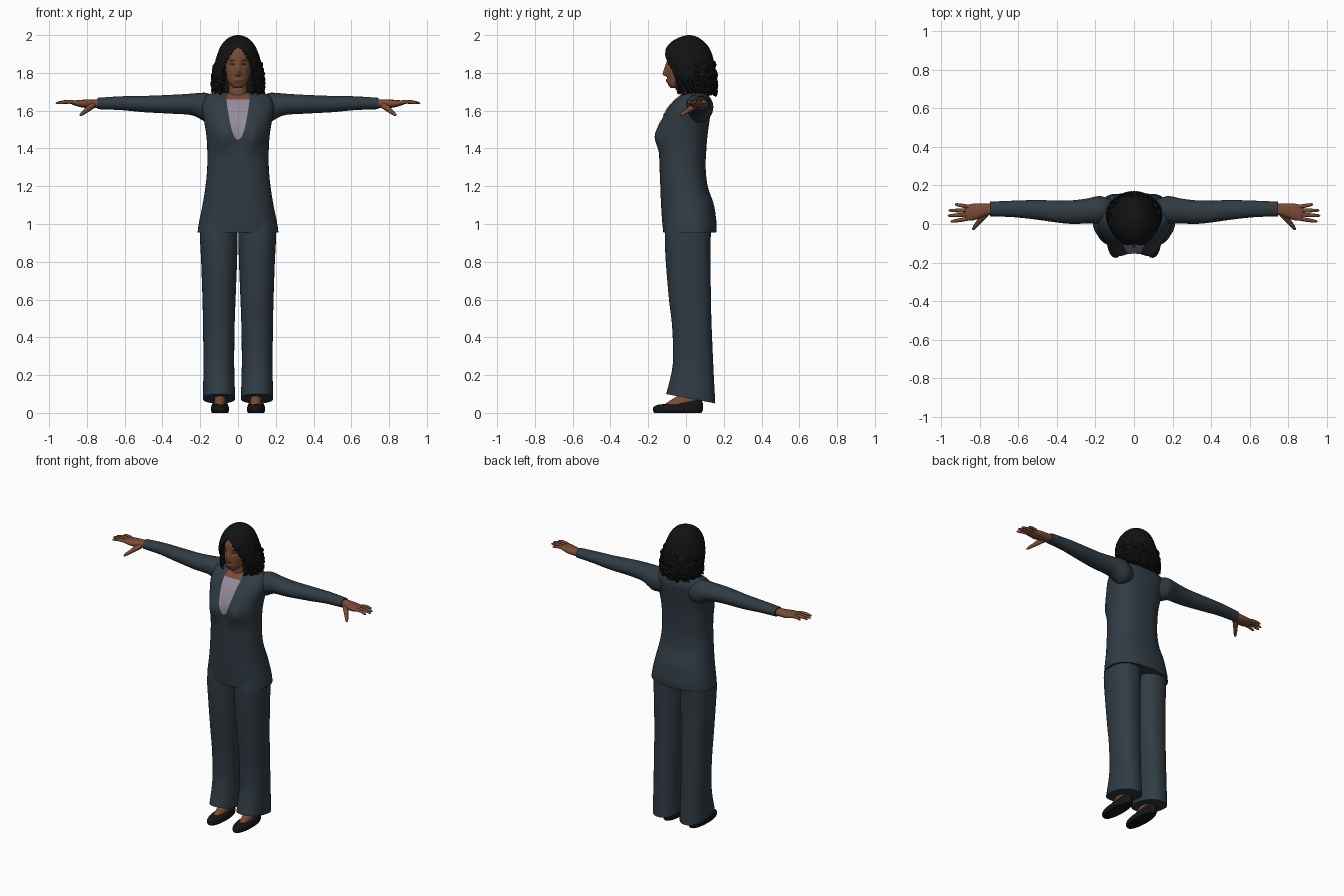
import bpy, bmesh, math, random
from mathutils import Vector
from mathutils.bvhtree import BVHTree

random.seed(4)
cube = bpy.data.objects.get("Cube")
if cube:
    bpy.data.objects.remove(cube)


def material(name, r, g, b):
    m = bpy.data.materials.new(name)
    m.use_nodes = True
    m.diffuse_color = (r, g, b, 1)
    bsdf = m.node_tree.nodes["Principled BSDF"]
    bsdf.inputs["Base Color"].default_value = (r, g, b, 1)
    bsdf.inputs["Roughness"].default_value = 0.8
    return m


SUIT = material("slate suit", .03, .044, .057)
SHIRT = material("lilac shirt", .3, .26, .34)
SKIN = material("brown skin", .19, .072, .037)
HAIR = material("black hair", .006, .006, .006)
SHOE = material("black leather", .008, .007, .007)
LIPS = material("dark lips", .13, .035, .025)
EYES = material("dark eyes", .025, .013, .01)


def bump(x, centre, width):
    return math.exp(-((x - centre) / width) ** 2)


def finish(name, bm, mat, closed=True):
    if closed:
        bmesh.ops.recalc_face_normals(bm, faces=bm.faces[:])
    me = bpy.data.meshes.new(name)
    bm.to_mesh(me)
    bm.free()
    me.materials.append(mat)
    me.shade_smooth()
    me.set_sharp_from_angle(angle=math.radians(55))
    ob = bpy.data.objects.new(name, me)
    bpy.context.collection.objects.link(ob)
    return ob


def spline(keys, steps):
    """Catmull-Rom interpolation through rows of numbers."""
    out = []
    for i in range(len(keys) - 1):
        p, q, r, s = (keys[max(i - 1, 0)], keys[i], keys[i + 1],
                      keys[min(i + 2, len(keys) - 1)])
        for k in range(steps):
            t = k / steps
            out.append([b + t / 2 * (c - a + t * (2*a - 5*b + 4*c - d + t * (3*b - a - 3*c + d)))
                        for a, b, c, d in zip(p, q, r, s)])
    return out + [list(keys[-1])]


def loft(name, mat, keys, along="z", n=48, e=2.0, steps=5, side=1, warp=None):
    """Skin super-ellipse rings; each key is (position, low/high bounds, low/high bounds)."""
    bm = bmesh.new()
    rings = []
    for t, a0, a1, b0, b1 in spline(keys, steps):
        ring = []
        for i in range(n):
            ang = math.tau * i / n
            c, s = math.cos(ang), math.sin(ang)
            a = (a0 + a1) / 2 + (a1 - a0) / 2 * math.copysign(abs(c) ** (2 / e), c)
            b = (b0 + b1) / 2 + (b1 - b0) / 2 * math.copysign(abs(s) ** (2 / e), s)
            p = (a, b, t) if along == "z" else (t, a, b)
            if warp:
                p = warp(*p)
            ring.append(bm.verts.new((p[0] * side, p[1], p[2])))
        rings.append(ring)
    for lo, hi in zip(rings, rings[1:]):
        for i in range(n):
            j = (i + 1) % n
            bm.faces.new((lo[i], lo[j], hi[j], hi[i]))
    bm.faces.new(rings[0])
    bm.faces.new(rings[-1])
    return finish(name, bm, mat)


def centred(rows):
    return [(z, -w, w, f, b) for z, w, f, b in rows]


def plate(name, mat, target, z0, z1, half, cx=0, lift=.004, rows=20, cols=12):
    """Thin patch draped on the front of another part."""
    me = target.data
    tree = BVHTree.FromPolygons([v.co for v in me.vertices], [p.vertices[:] for p in me.polygons])
    bm = bmesh.new()
    grid, y = [], 0
    for r in range(rows + 1):
        t = r / rows
        z = z0 + (z1 - z0) * t
        row = []
        for c in range(cols + 1):
            x = cx + (2 * c / cols - 1) * max(half(t), .0005)
            hit = tree.ray_cast(Vector((x, -1, z)), Vector((0, 1, 0)))[0]
            y = hit.y if hit else y
            row.append(bm.verts.new((x, y - lift, z)))
        grid.append(row)
    for lo, hi in zip(grid, grid[1:]):
        for c in range(cols):
            bm.faces.new((lo[c], lo[c + 1], hi[c + 1], hi[c]))
    return finish(name, bm, mat, closed=False)


def tubes(name, mat, paths, sides=2):
    """Round strands; every path point is (x, y, z, radius)."""
    cu = bpy.data.curves.new(name, "CURVE")
    cu.dimensions = "3D"
    cu.bevel_depth = 1
    cu.bevel_resolution = sides
    cu.use_fill_caps = True
    for path in paths:
        sp = cu.splines.new("POLY")
        sp.use_smooth = True
        sp.points.add(len(path) - 1)
        for pt, (x, y, z, r) in zip(sp.points, path):
            pt.co = (x, y, z, 1)
            pt.radius = r
    cu.materials.append(mat)
    ob = bpy.data.objects.new(name, cu)
    bpy.context.collection.objects.link(ob)
    return ob


# Jacket body
def chest(x, y, z):
    if y < 0:
        y -= .03 * bump(abs(x), .085, .05) * bump(z, 1.46, .07)
    return x, y, z


jacket = loft("jacket", SUIT, centred([
    (.955, .214, -.12, .16), (1, .208, -.125, .162), (1.1, .188, -.132, .148),
    (1.2, .172, -.136, .115), (1.3, .163, -.14, .104), (1.4, .163, -.143, .108),
    (1.47, .168, -.146, .114), (1.53, .177, -.136, .122), (1.6, .19, -.105, .132),
    (1.65, .186, -.065, .134), (1.682, .165, -.025, .118), (1.697, .12, .01, .09)]),
    n=72, e=2.35, warp=chest)

# Shirt and bare skin in the neckline
plate("shirt_front", SHIRT, jacket, 1.445, 1.662, lambda t: .062 * t ** .45)
plate("neckline_skin", SKIN, jacket, 1.658, 1.69, lambda t: .062 - .006 * t, lift=.005)

# Neck and head
loft("neck", SKIN, centred([(1.62, .06, -.03, .1), (1.68, .053, -.03, .09), (1.78, .05, -.03, .085)]))


def features(x, y, z):
    if y < 0:
        ramp = min(max((1.865 - z) / .07, 0), 1) * min(max((z - 1.778) / .012, 0), 1)
        y -= .023 * ramp * bump(x, 0, .013)
        y += .008 * bump(abs(x), .031, .016) * bump(z, 1.845, .014)
        y -= .006 * bump(x, 0, .024) * bump(z, 1.757, .012)
    return x, y, z


head = loft("head", SKIN, centred([
    (1.72, .02, -.08, -.04), (1.733, .038, -.092, 0), (1.76, .055, -.098, .04),
    (1.8, .066, -.101, .08), (1.85, .071, -.101, .1), (1.9, .07, -.098, .103),
    (1.95, .056, -.072, .088), (1.98, .028, -.028, .05)]), n=80, e=2.15, steps=8, warp=features)


def oval(width):
    return lambda t: width * math.sqrt(max(0, 1 - (2 * t - 1) ** 2))


plate("mouth", LIPS, head, 1.748, 1.766, oval(.024), lift=.002, rows=8)
for s, word in ((1, "left"), (-1, "right")):
    plate(word + "_eye", EYES, head, 1.84, 1.85, oval(.013), s * .031, .002, 8)
    plate(word + "_eyebrow", HAIR, head, 1.864, 1.869, oval(.018), s * .033, .002, 6)


# Hair mass, hollowed around the face
def hairline(x, y, z):
    w = .079 * min(1, max(0, (1.935 - z) / .12)) ** .7
    if y < .02 and abs(x) < w:
        return x, max(y, .005), z
    low = min(1, max(0, (1.93 - z) / .1))
    ang = math.atan2(y - .03, x)
    k = 1 + low * .03 * math.sin(17 * ang + 40 * z) * math.cos(95 * z + 5 * ang)
    return x * k, .03 + (y - .03) * k, z


loft("hair", HAIR, centred([
    (1.69, .09, .03, .145), (1.705, .118, -.02, .158), (1.75, .136, -.065, .16),
    (1.8, .136, -.095, .157), (1.85, .123, -.115, .15), (1.9, .109, -.118, .137),
    (1.94, .092, -.1, .118), (1.97, .07, -.07, .09), (1.99, .043, -.03, .06),
    (2, .01, .005, .025)]), n=120, steps=7, warp=hairline)

# Ringlets hanging round the sides and back
ringlets = []
for i in range(64):
    ang = math.radians(-52 + 284 * i / 63)
    x0, y0 = .128 * math.cos(ang), .045 + .108 * math.sin(ang)
    top = random.uniform(1.77, 1.86)
    bottom = random.uniform(1.675, 1.705) + max(0, -y0) * .35
    phase = random.uniform(0, math.tau)
    path = []
    for k in range(25):
        t = k / 24
        turn = phase + t * 20
        spread = .9 + .12 * math.sin(math.pi * min(1, t * 1.3) * .6)
        path.append((x0 * spread + .009 * math.cos(turn),
                     .045 + (y0 - .045) * spread + .009 * math.sin(turn),
                     top + (bottom - top) * t, .0085 * (1 - .5 * t ** 4)))
    ringlets.append(path)
tubes("hair_ringlets", HAIR, ringlets, 1)


# Trouser hem slopes down towards the heel
def hem(x, y, z):
    return x, y, z - .19 * (y - .025) * max(0, 1 - (z - .075) / .3)


def heel(x, y, z):
    return x, y, z * (1 + .5 * min(1, max(0, (y + .04) / .1)))


for s, word in ((1, "left_"), (-1, "right_")):
    # Sleeve
    loft(word + "sleeve", SUIT, [
        (.08, .02, .11, 1.55, 1.66), (.16, .002, .142, 1.538, 1.692),
        (.2, .002, .142, 1.556, 1.694), (.25, .002, .131, 1.577, 1.69),
        (.35, .002, .121, 1.584, 1.684), (.5, .022, .124, 1.592, 1.678),
        (.62, .035, .121, 1.603, 1.676), (.745, .04, .116, 1.608, 1.668)],
        along="x", n=32, side=s)
    # Hand
    loft(word + "palm", SKIN, [
        (.72, .05, .104, 1.616, 1.66), (.77, .042, .106, 1.614, 1.66),
        (.82, .022, .107, 1.616, 1.658), (.86, .017, .1, 1.626, 1.655),
        (.878, .022, .094, 1.632, 1.65)], along="x", n=24, e=2.3, side=s)
    digits = []
    for y0, y1, tip in ((.029, .012, .95), (.05, .043, .965), (.07, .07, .96), (.088, .102, .928)):
        digits.append([(s * (.85 + (tip - .85) * t), y0 + (y1 - y0) * t,
                        1.641 + .008 * math.sin(3 * t) - .004 * t, r)
                       for t, r in ((0, .01), (.35, .0105), (.6, .0095), (.85, .008), (.95, .006), (1, .002))])
    digits.append([(s * x, y, z, r) for x, y, z, r in (
        (.765, .055, 1.63, .016), (.79, .028, 1.613, .016), (.81, .004, 1.596, .012),
        (.825, -.015, 1.584, .01), (.833, -.026, 1.577, .007), (.836, -.03, 1.574, .002))])
    tubes(word + "fingers", SKIN, digits, 3)
    # Trouser leg
    loft(word + "trouser_leg", SUIT, [
        (1.02, 0, .195, -.105, .135), (.93, .002, .201, -.112, .131), (.8, .005, .195, -.107, .13),
        (.6, .013, .188, -.09, .132), (.45, .018, .185, -.073, .136),
        (.25, .02, .183, -.07, .145), (.075, .015, .186, -.105, .155)],
        e=2.3, side=s, warp=hem)
    # Foot and shoe
    loft(word + "foot", SKIN, [
        (.02, .06, .13, -.13, .075), (.045, .062, .128, -.112, .075), (.065, .064, .126, -.085, .075),
        (.1, .066, .124, -.035, .078), (.16, .064, .126, -.01, .08)], n=32, side=s)
    loft(word + "shoe", SHOE, [
        (0, .053, .137, -.168, .083), (.012, .047, .144, -.175, .09), (.03, .049, .142, -.172, .09),
        (.041, .055, .136, -.155, .085), (.045, .062, .129, -.135, .08)],
        n=40, e=2.2, side=s, warp=heel)
